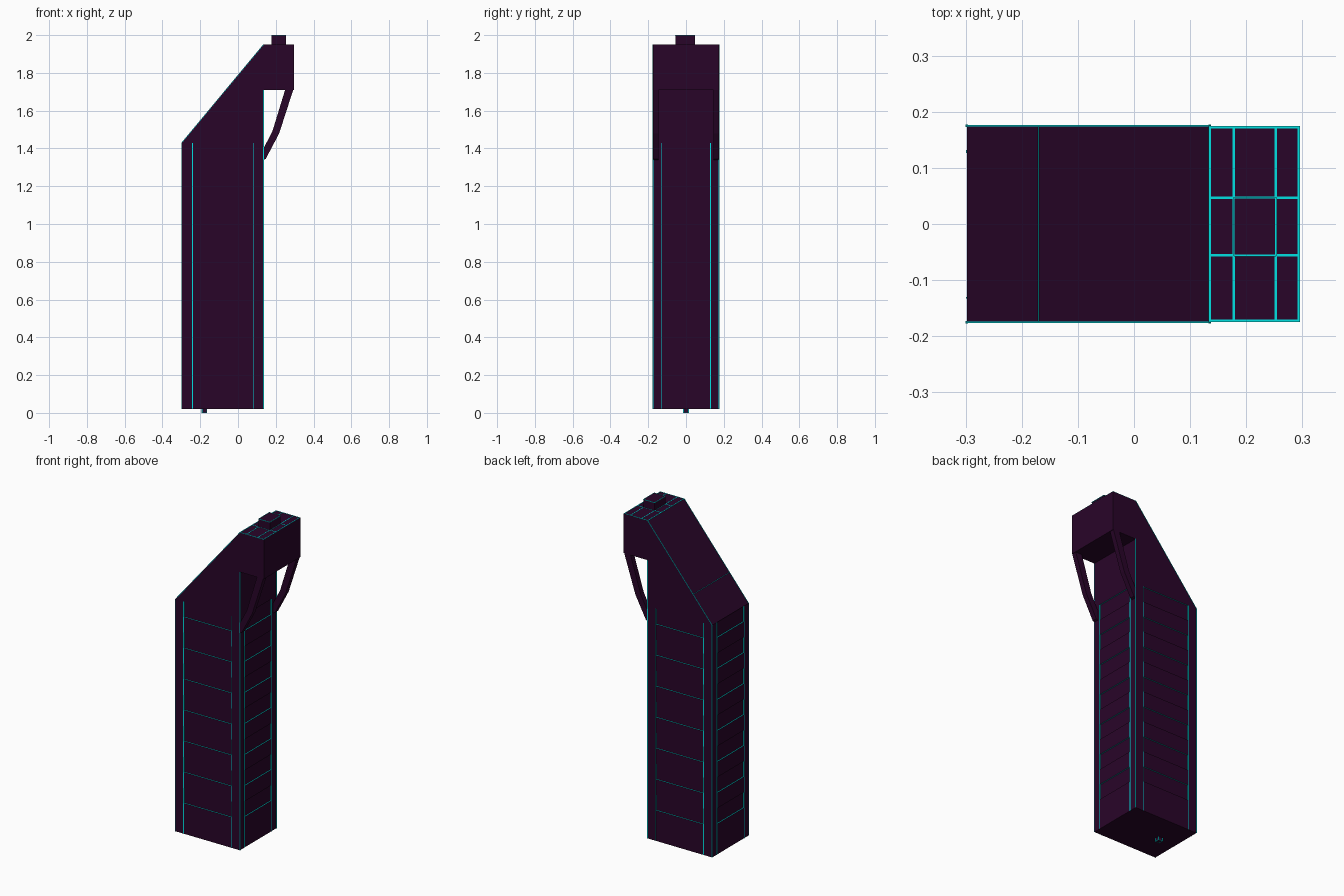
import bpy, bmesh
from mathutils import Vector, Matrix

if "Cube" in bpy.data.objects:
    bpy.data.objects.remove(bpy.data.objects["Cube"])


def material(name, rgb):
    m = bpy.data.materials.new(name)
    m.use_nodes = True
    m.diffuse_color = (*rgb, 1)
    m.node_tree.nodes["Principled BSDF"].inputs["Base Color"].default_value = (*rgb, 1)
    return m


PLUM = material("dark_plum", (0.022, 0.0015, 0.022))
CYAN = material("neon_cyan", (0.0, 0.75, 0.75))


def finish(name, bm, *mats):
    bmesh.ops.recalc_face_normals(bm, faces=bm.faces)
    mesh = bpy.data.meshes.new(name)
    bm.to_mesh(mesh)
    bm.free()
    for mat in mats:
        mesh.materials.append(mat)
    obj = bpy.data.objects.new(name, mesh)
    bpy.context.collection.objects.link(obj)
    return obj


def add_box(bm, lo, hi):
    lo, hi = Vector(lo), Vector(hi)
    size = Matrix.Diagonal((*(hi - lo), 1))
    bmesh.ops.create_cube(bm, size=1, matrix=Matrix.Translation((lo + hi) / 2) @ size)


def box(name, lo, hi, mat):
    bm = bmesh.new()
    add_box(bm, lo, hi)
    finish(name, bm, mat)


def add_line(bm, p, q, w):
    # square bar from p to q
    p, q = Vector(p), Vector(q)
    d = q - p
    m = Matrix.Translation((p + q) / 2) @ d.to_track_quat('Z', 'Y').to_matrix().to_4x4()
    bmesh.ops.create_cube(bm, size=1, matrix=m @ Matrix.Diagonal((w, w, d.length, 1)))


def extrude_profile(name, points, y0, y1, *mats):
    bm = bmesh.new()
    face = bm.faces.new([bm.verts.new((x, y0, z)) for x, z in points])
    out = bmesh.ops.extrude_face_region(bm, geom=[face])
    moved = [v for v in out["geom"] if isinstance(v, bmesh.types.BMVert)]
    bmesh.ops.translate(bm, verts=moved, vec=(0, y1 - y0, 0))
    return finish(name, bm, *mats)


LEFT, RIGHT, HEAD = -0.298, 0.135, 0.296
HALF, BASE, EAVE, TOP = 0.175, 0.02, 1.43, 1.95
CAP_X, CAP_Y = (0.178, 0.253), (-0.056, 0.047)
PEG_X, PEG_Y = (-0.191, -0.165), (-0.013, 0.013)
STEP, DEPTH = 0.0942, 0.006

# tower body with slanted roof, overhanging head, roof cap and base peg
body = extrude_profile("tower_body", [(LEFT, BASE), (RIGHT, BASE), (RIGHT, TOP), (LEFT, EAVE)],
                       -HALF, HALF, PLUM, CYAN)
box("overhang_head", (RIGHT, -HALF, 1.71), (HEAD, HALF, TOP), PLUM)
box("roof_cap", (CAP_X[0], CAP_Y[0], TOP), (CAP_X[1], CAP_Y[1], 1.999), PLUM)
box("base_peg", (PEG_X[0], PEG_Y[0], 0.001), (PEG_X[1], PEG_Y[1], BASE), PLUM)

# shallow window recesses on all four walls, with glowing reveals
bm = bmesh.new()
for k in range(0, 14, 2):
    z1 = EAVE - STEP * k
    z0 = z1 - STEP
    for y in (-HALF, HALF):
        add_box(bm, (-0.24, y - DEPTH, z0), (0.08, y + DEPTH, z1))
    for x in (LEFT, RIGHT):
        add_box(bm, (x - DEPTH, -0.13, z0), (x + DEPTH, 0.127, z1))
bm.normal_update()
for f in bm.faces:
    # the recess back is the upright face with the larger area
    f.material_index = 0 if f.calc_area() > 0.01 else 1
cutter = finish("window_cutter", bm, PLUM, CYAN)
cutter.hide_render = True
cut = body.modifiers.new("windows", 'BOOLEAN')
cut.operation = 'DIFFERENCE'
cut.solver = 'EXACT'
cut.object = cutter
cut_mesh = bpy.data.meshes.new_from_object(
    body.evaluated_get(bpy.context.evaluated_depsgraph_get()))
body.modifiers.clear()
body.data = cut_mesh
bpy.data.objects.remove(cutter)

# bent struts under the head
strut = [(0.25, 1.712), (0.182, 1.49), (RIGHT, 1.40), (RIGHT, 1.34),
         (0.147, 1.345), (0.218, 1.48), (0.293, 1.712)]
for side, y0 in (("front", -HALF), ("back", HALF - 0.03)):
    extrude_profile(side + "_strut", strut, y0, y0 + 0.03, PLUM)

# glowing upright lines beside the windows
bm = bmesh.new()
OUT = 0.0015
for y in (-HALF, HALF):
    for x, w in ((-0.242, 0.0025), (0.0815, 0.0015)):
        add_box(bm, (x - w, y - OUT, BASE), (x + w, y + OUT, EAVE))
for x in (LEFT, RIGHT):
    for y, w in ((-0.1315, 0.0015), (0.129, 0.0025)):
        add_box(bm, (x - OUT, y - w, BASE), (x + OUT, y + w, EAVE))
finish("upright_lines", bm, CYAN)

# glowing corner and roof edges
bm = bmesh.new()
for y in (-HALF, HALF):
    add_line(bm, (LEFT, y, BASE), (LEFT, y, EAVE), 0.004)
    add_line(bm, (RIGHT, y, BASE), (RIGHT, y, 1.71), 0.004)
    add_line(bm, (LEFT, y, EAVE), (RIGHT, y, TOP), 0.003)
seam_x = -0.17
seam_z = EAVE + (TOP - EAVE) * (seam_x - LEFT) / (RIGHT - LEFT)
add_line(bm, (seam_x, -HALF, seam_z), (seam_x, HALF, seam_z), 0.0018)
finish("edge_lines", bm, CYAN)

# glowing grid on top of the head
bm = bmesh.new()
W = 0.0022
for x in (RIGHT, *CAP_X, HEAD - W):
    add_box(bm, (x - W, -HALF, TOP - 0.001), (x + W, HALF, TOP + 0.001))
for y in (-HALF + W, *CAP_Y, HALF - W):
    add_box(bm, (RIGHT, y - W, TOP - 0.001), (HEAD, y + W, TOP + 0.001))
finish("roof_grid", bm, CYAN)

# glowing outlines of the cap's top and the peg's underside
bm = bmesh.new()
for xs, ys, z in ((CAP_X, CAP_Y, 1.9985), (PEG_X, PEG_Y, 0.0015)):
    for x in xs:
        add_line(bm, (x, ys[0], z), (x, ys[1], z), 0.003)
    for y in ys:
        add_line(bm, (xs[0], y, z), (xs[1], y, z), 0.003)
for x in PEG_X:
    for y in PEG_Y:
        add_line(bm, (x, y, 0), (x, y, BASE), 0.004)
finish("cap_and_peg_outlines", bm, CYAN)
